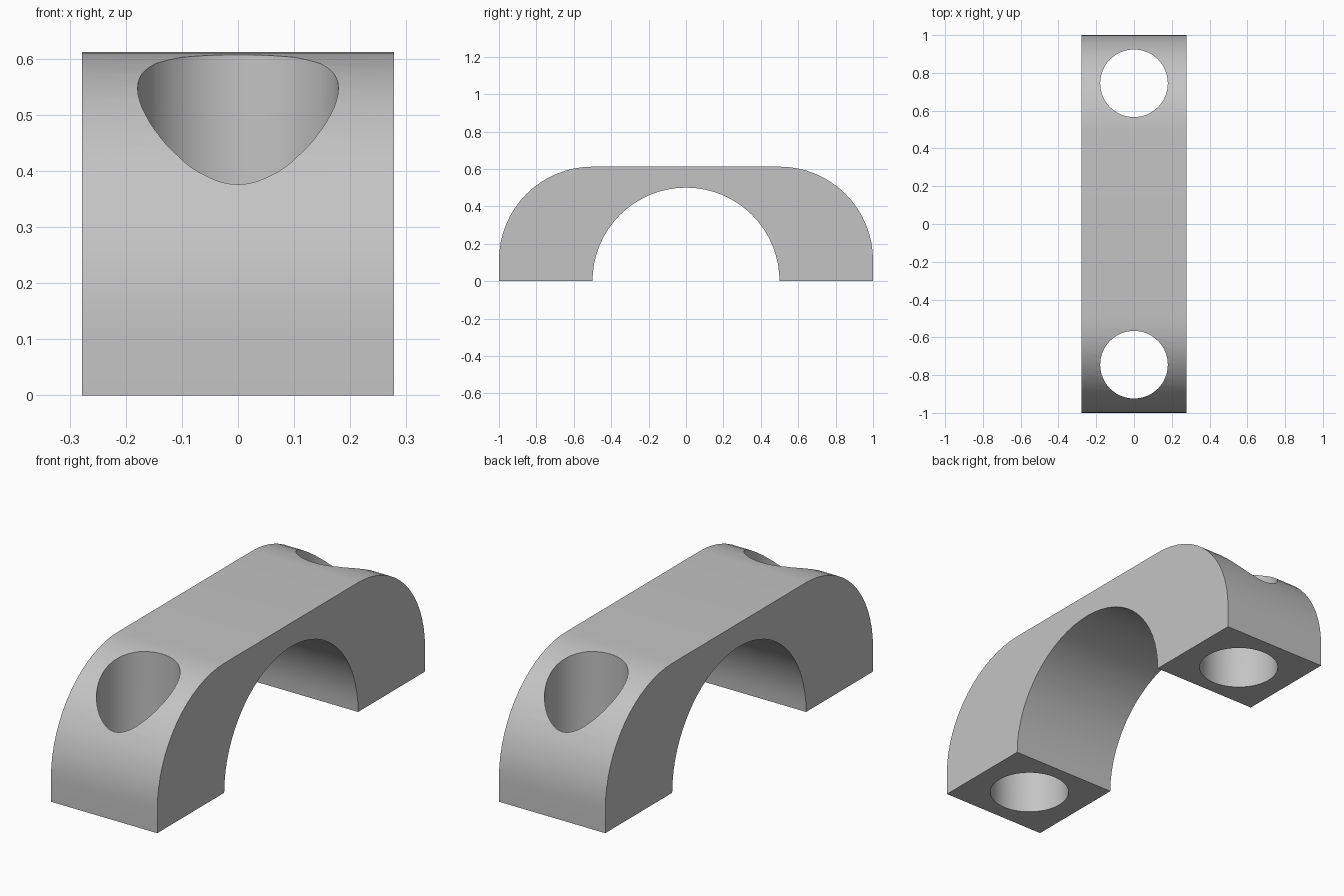
import bpy
import bmesh
from math import sin, cos, pi, radians

cube = bpy.data.objects.get("Cube")
if cube:
    bpy.data.objects.remove(cube, do_unlink=True)

HALF_WIDTH, HEIGHT, RADIUS = 0.278, 0.612, 0.5
HOLE_Y, HOLE_RADIUS = 0.745, 0.179

grey = bpy.data.materials.new("plain grey")
grey.use_nodes = True
colour = (0.55, 0.55, 0.55, 1)
grey.diffuse_color = colour
grey.node_tree.nodes["Principled BSDF"].inputs["Base Color"].default_value = colour


def arc(cy, cz, start, end, steps):
    """Points (y, z) along an arc of the shared radius."""
    angles = [start + (end - start) * i / steps for i in range(steps + 1)]
    return [(cy + RADIUS * cos(a), cz + RADIUS * sin(a)) for a in angles]


# Saddle clamp: rounded outer shoulders over a half-round opening
shoulder_z = HEIGHT - RADIUS
profile = [(1, 0)]
profile += arc(0.5, shoulder_z, 0, pi / 2, 16)
profile += arc(-0.5, shoulder_z, pi / 2, pi, 16)
profile += [(-1, 0)]
profile += arc(0, 0, pi, 0, 32)

bm = bmesh.new()
face = bm.faces.new([bm.verts.new((-HALF_WIDTH, y, z)) for y, z in profile])
side = bmesh.ops.extrude_face_region(bm, geom=[face])
moved = [v for v in side["geom"] if isinstance(v, bmesh.types.BMVert)]
bmesh.ops.translate(bm, verts=moved, vec=(2 * HALF_WIDTH, 0, 0))
bmesh.ops.recalc_face_normals(bm, faces=bm.faces)
mesh = bpy.data.meshes.new("saddle_clamp")
bm.to_mesh(mesh)
bm.free()
clamp = bpy.data.objects.new("saddle_clamp", mesh)
bpy.context.collection.objects.link(clamp)
mesh.materials.append(grey)

# Vertical bolt holes through both feet
cutters = []
for name, sign in (("front", -1), ("back", 1)):
    bpy.ops.mesh.primitive_cylinder_add(
        vertices=64, radius=HOLE_RADIUS, depth=2, location=(0, sign * HOLE_Y, 0.3))
    cutter = bpy.context.object
    cutter.name = name + "_hole_cutter"
    cutter.hide_render = True
    cutter.data.materials.append(grey)
    cutters.append(cutter)
    hole = clamp.modifiers.new(name + "_bolt_hole", "BOOLEAN")
    hole.operation = "DIFFERENCE"
    hole.solver = "EXACT"
    hole.object = cutter

bpy.ops.object.select_all(action="DESELECT")
clamp.select_set(True)
bpy.context.view_layer.objects.active = clamp
for modifier in list(clamp.modifiers):
    bpy.ops.object.modifier_apply(modifier=modifier.name)
for cutter in cutters:
    bpy.data.objects.remove(cutter, do_unlink=True)

bpy.ops.object.shade_smooth_by_angle(angle=radians(30))
